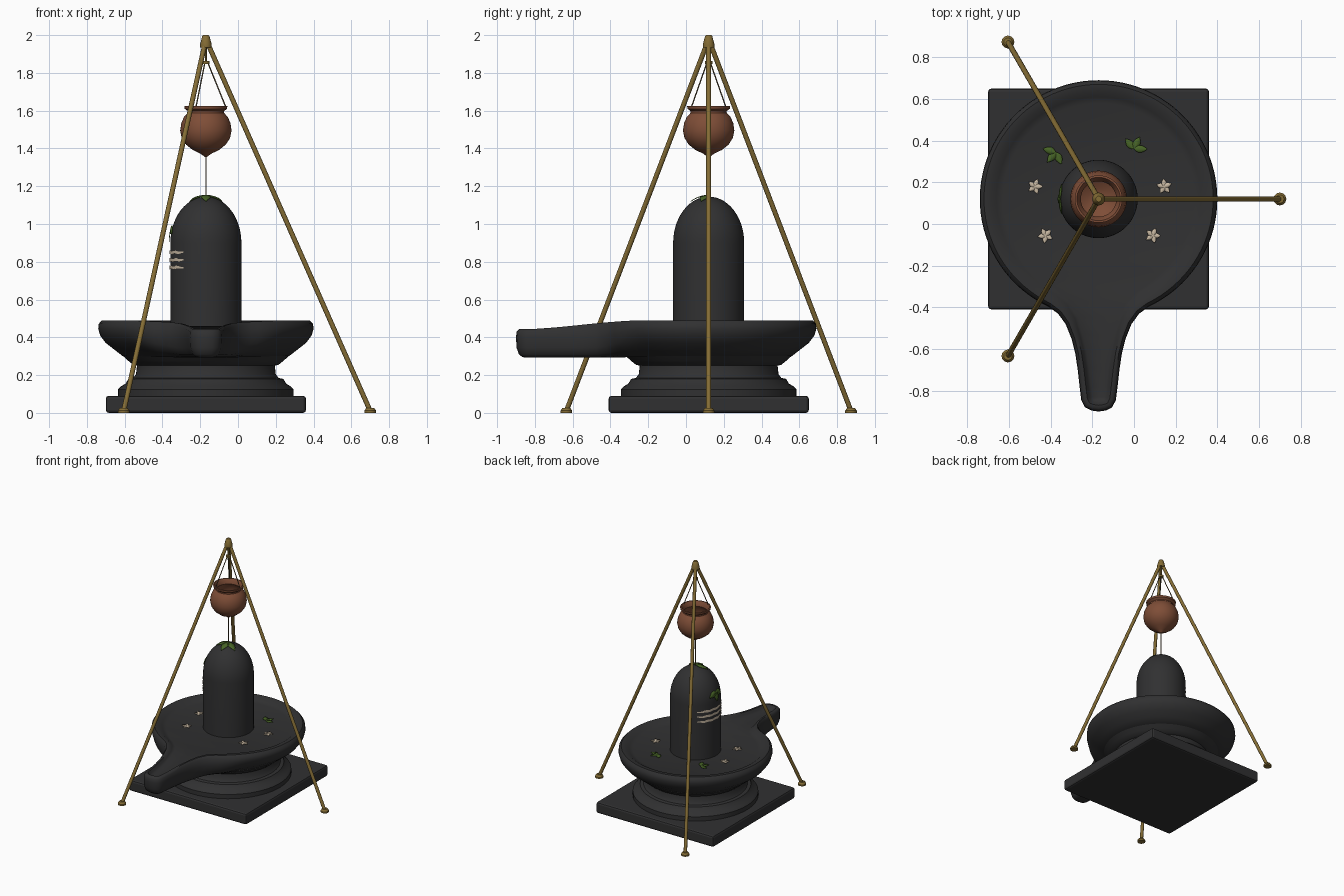
import bpy, bmesh, math
from mathutils import Vector

if "Cube" in bpy.data.objects:
    bpy.data.objects.remove(bpy.data.objects["Cube"])

CENTRE = Vector((-0.17, 0.12, 0))
TAU = math.tau


def material(name, r, g, b):
    m = bpy.data.materials.new(name)
    m.use_nodes = True
    m.diffuse_color = (r, g, b, 1)
    node = m.node_tree.nodes["Principled BSDF"]
    node.inputs["Base Color"].default_value = (r, g, b, 1)
    node.inputs["Roughness"].default_value = 0.7
    return m


STONE = material("dark stone", .03, .03, .031)
CLAY = material("terracotta", .21, .075, .038)
BRASS = material("brass", .23, .15, .035)
LEAF = material("leaf green", .065, .13, .02)
CREAM = material("cream", .58, .48, .36)
CORD = material("cord", .14, .10, .05)


def finish(name, verts, faces, mat, angle=35):
    """Make a mesh around the common centre with smooth shading by angle."""
    mesh = bpy.data.meshes.new(name)
    mesh.from_pydata([Vector(v) + CENTRE for v in verts], [], faces)
    bm = bmesh.new()
    bm.from_mesh(mesh)
    bmesh.ops.remove_doubles(bm, verts=bm.verts, dist=1e-5)
    bmesh.ops.recalc_face_normals(bm, faces=bm.faces)
    bm.to_mesh(mesh)
    bm.free()
    mesh.materials.append(mat)
    obj = bpy.data.objects.new(name, mesh)
    bpy.context.collection.objects.link(obj)
    bpy.ops.object.select_all(action='DESELECT')
    obj.select_set(True)
    bpy.context.view_layer.objects.active = obj
    bpy.ops.object.shade_smooth_by_angle(angle=math.radians(angle))
    return obj


def loft(rings):
    """Quads between successive closed rings of equal length."""
    n = len(rings[0])
    verts = [v for ring in rings for v in ring]
    faces = [(k * n + i, k * n + (i + 1) % n, (k + 1) * n + (i + 1) % n, (k + 1) * n + i)
             for k in range(len(rings) - 1) for i in range(n)]
    return verts, faces


def lathe(name, profile, mat, sides=64, at=(0, 0)):
    rings = [[(at[0] + r * math.cos(TAU * i / sides), at[1] + r * math.sin(TAU * i / sides), z)
              for i in range(sides)] for r, z in profile]
    return finish(name, *loft(rings), mat)


def rod(name, a, b, radius, mat, sides=12):
    a, b = Vector(a), Vector(b)
    turn = (b - a).to_track_quat('Z', 'Y')
    rings = [[p + turn @ Vector((r * math.cos(TAU * i / sides), r * math.sin(TAU * i / sides), 0))
              for i in range(sides)] for p, r in ((a, 0), (a, radius), (b, radius), (b, 0))]
    return finish(name, *loft(rings), mat)


# Square plinth and turned pedestal
bpy.ops.mesh.primitive_cube_add(size=1, location=CENTRE + Vector((0, 0, .045)))
plinth = bpy.context.object
plinth.name = "plinth"
plinth.scale = (1.06, 1.06, .09)
bpy.ops.object.transform_apply(location=False, rotation=False, scale=True)
plinth.data.materials.append(STONE)
bevel = plinth.modifiers.new("soft edge", 'BEVEL')
bevel.width, bevel.segments = .015, 2

lathe("pedestal", [(0, .08), (.465, .08), (.465, .125), (.45, .14), (.425, .155), (.41, .18),
                   (.385, .185), (.37, .205), (.365, .25), (.385, .255), (.41, .275),
                   (.44, .302), (.44, .32), (0, .32)], STONE)

# Round basin with a spout: one outline, inset ring by ring
spout = [(0, -1.02), (.035, -1.015), (.065, -1), (.083, -.965), (.09, -.91), (.1, -.82),
         (.112, -.74), (.13, -.67), (.158, -.6), (.195, -.55)]
arc = [(.57 * math.cos(a), .57 * math.sin(a))
       for a in (math.radians(-65 + 155 * i / 40) for i in range(41))]
half = spout + arc
outline = [Vector(p) for p in half] + [Vector((-x, y)) for x, y in reversed(half[1:-1])]
count = len(outline)


def blend(y, start, end):
    t = min(max((start - y) / (start - end), 0), 1)
    return t * t * (3 - 2 * t)


def basin_ring(inset_bowl, inset_spout, z_bowl, z_spout, end):
    ring = []
    for i, p in enumerate(outline):
        along = (outline[(i + 1) % count] - outline[i - 1]).normalized()
        inward = Vector((-along.y, along.x))
        t = blend(p.y, -.4, -.7)
        q = p + inward * (inset_bowl + (inset_spout - inset_bowl) * t)
        ring.append((q.x, q.y, z_bowl + (z_spout - z_bowl) * blend(p.y, -.35, end)))
    return ring


under = [(.13, .055, .30, .293), (.085, .035, .335, .295), (.04, .015, .37, .31),
         (.01, .003, .41, .345), (0, 0, .445, .4)]
upper = [(.003, .003, .472, .43), (.02, .015, .49, .443), (.055, .03, .487, .443),
         (.08, .042, .47, .425), (.11, .055, .46, .412)]
rings = [basin_ring(*r, -.6) for r in under] + [basin_ring(*r, -1) for r in upper]
verts, faces = loft(rings)
for base in (0, (len(rings) - 1) * count):
    faces += [(base + i, base + i + 1, base + count - i - 1, base + (count - i) % count)
              for i in range(1, count // 2 - 1)]
    faces += [(base, base + 1, base + count - 1),
              (base + count // 2 - 1, base + count // 2, base + count // 2 + 1)]
finish("basin_with_spout", verts, faces, STONE, 50)
FLOOR = .46

# Domed pillar
RADIUS, SHOULDER, RISE = .188, .9, .245
dome = [(RADIUS * math.cos(a), SHOULDER + RISE * math.sin(a))
        for a in (math.pi / 2 * i / 14 for i in range(15))]
lathe("domed_pillar", [(RADIUS, .42)] + dome, STONE)


def pillar_radius(z):
    return RADIUS * math.sqrt(max(0, 1 - (max(0, z - SHOULDER) / RISE) ** 2))


# Ways of laying flat shapes on the stone
def on_floor(x, y):
    return lambda u, v: (x - CENTRE.x + u, y - CENTRE.y + v, FLOOR + .007)


def on_dome(u, v):
    return (u, v, SHOULDER + RISE * math.sqrt(max(0, 1 - (u * u + v * v) / RADIUS ** 2)) + .008)


def on_side(u, v):
    z, a = .985 + v, math.pi + u / RADIUS
    r = pillar_radius(z) + .007
    return (r * math.cos(a), r * math.sin(a), z)


def petals(name, place, angles, length, width, mat, start=.0):
    """Pointed leaflets fanned around a point, each a strip with a midrib."""
    verts, faces, steps = [], [], 8
    for a in angles:
        c, s, base = math.cos(a), math.sin(a), len(verts)
        for i in range(steps + 1):
            t = i / steps
            w = width / 2 * math.sin(math.pi * t ** .85)
            for side in (-w, 0, w):
                d = start + length * t
                verts.append(place(d * c - side * s, d * s + side * c))
        faces += [(base + 3 * i + k, base + 3 * i + k + 1, base + 3 * i + k + 4, base + 3 * i + k + 3)
                  for i in range(steps) for k in (0, 1)]
    obj = finish(name, verts, faces, mat)
    thick = obj.modifiers.new("thickness", 'SOLIDIFY')
    thick.thickness, thick.offset = .003, 0


def trefoil(name, place, heading, size):
    angles = [math.radians(heading + d) for d in (-65, 0, 65)]
    petals(name, place, angles, size, size * .55, LEAF)


for i, (x, y) in enumerate([(-.475, .18), (.145, .18), (-.425, -.055), (.09, -.055)]):
    petals(f"flower_{i + 1}", on_floor(x, y), [TAU * k / 5 + .4 * i for k in range(5)], .038, .024, CREAM)
trefoil("basin_leaf_left", on_floor(.0, .36), 65, .065)
trefoil("basin_leaf_right", on_floor(-.375, .345), 230, .065)
trefoil("crown_leaf", on_dome, -90, .095)
trefoil("side_leaf", on_side, -90, .08)

# Three painted bands on the pillar
for k, z in enumerate((.77, .81, .85)):
    verts, steps = [], 24
    for i in range(steps + 1):
        a = math.pi + math.radians(52) * (2 * i / steps - 1)
        h = .009 * min(1, .4 + 3 * min(i, steps - i) / steps)
        mid = z + .002 * math.sin(i * 1.3 + k)
        for dz in (-h, h):
            verts.append(((RADIUS + .004) * math.cos(a), (RADIUS + .004) * math.sin(a), mid + dz))
    finish(f"painted_band_{k + 1}", verts,
           [(2 * i, 2 * i + 2, 2 * i + 3, 2 * i + 1) for i in range(steps)], CREAM)

# Hanging pot, hollow, with flared lip
lathe("hanging_pot", [(0, 1.352), (.012, 1.36), (.03, 1.373), (.07, 1.392), (.105, 1.42), (.128, 1.455),
                      (.136, 1.495), (.13, 1.535), (.115, 1.568), (.096, 1.588), (.095, 1.597),
                      (.112, 1.61), (.114, 1.625), (.104, 1.626), (.085, 1.597), (.085, 1.588),
                      (.105, 1.56), (.123, 1.495), (.1, 1.43), (.05, 1.395), (0, 1.385)], CLAY, 48)
rod("drip_thread", (0, 0, 1.14), (0, 0, 1.36), .003, CORD, 8)

# Tripod, foot discs and pot cords
for k in range(3):
    a = TAU * k / 3
    c, s = math.cos(a), math.sin(a)
    rod(f"tripod_leg_{k + 1}", (.87 * c, .87 * s, .01), (.008 * c, .008 * s, 1.96), .013, BRASS)
    lathe(f"tripod_foot_{k + 1}", [(0, 0), (.031, 0), (.031, .012), (.02, .027), (0, .027)],
          BRASS, 12, (.87 * c, .87 * s))
    rod(f"pot_cord_{k + 1}", (.105 * c, .105 * s, 1.62), (.008 * c, .008 * s, 1.86), .0035, CORD, 8)
lathe("tripod_cap", [(0, 1.935), (.03, 1.935), (.031, 1.95), (.019, 1.995), (.014, 2), (0, 2)], BRASS, 16)
rod("hook_stem", (0, 0, 1.85), (0, 0, 1.95), .006, BRASS, 8)
lathe("hook_collar", [(0, 1.848), (.02, 1.848), (.02, 1.862), (0, 1.862)], BRASS, 16)
